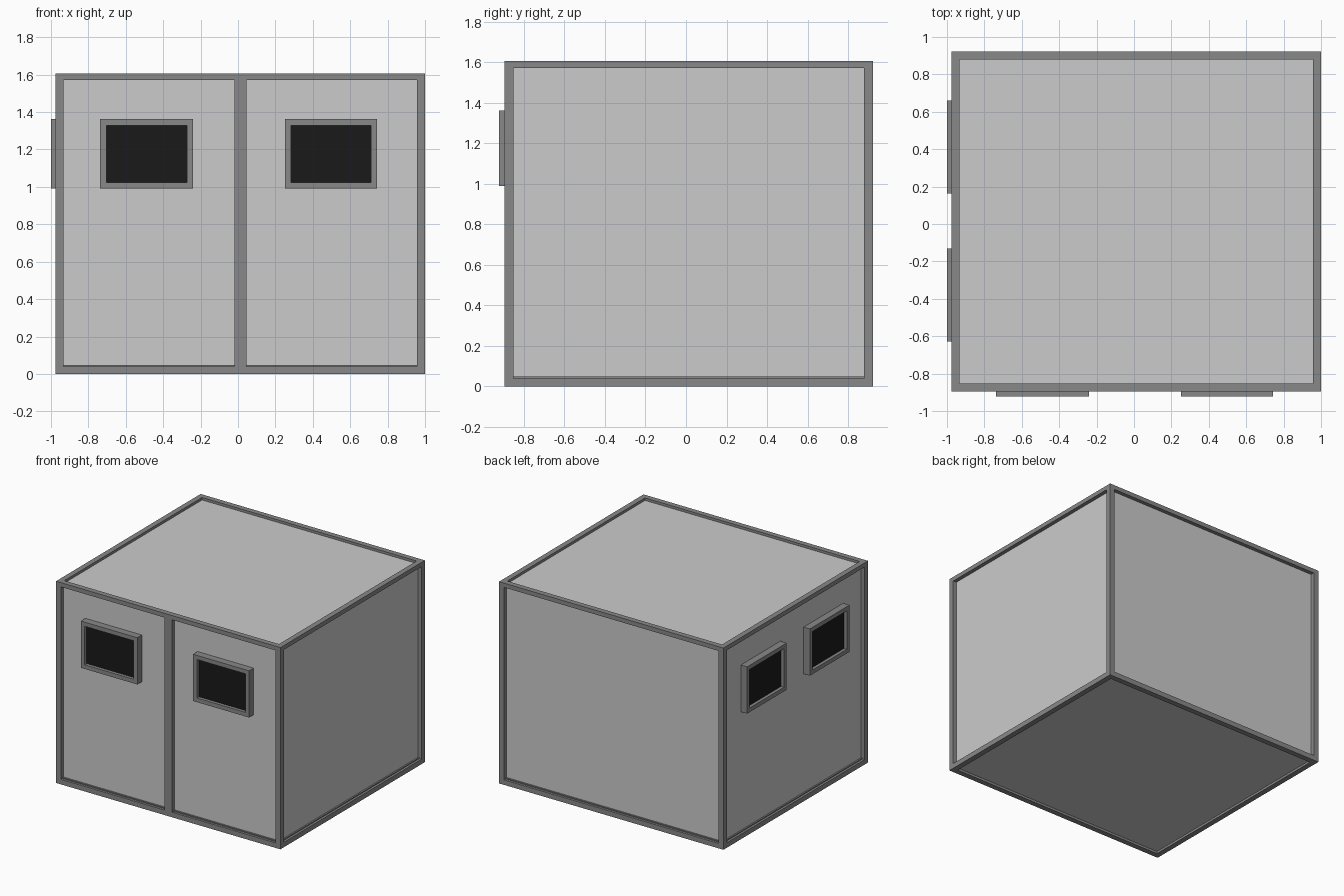
import bpy
from mathutils import Vector

if "Cube" in bpy.data.objects:
    bpy.data.objects.remove(bpy.data.objects["Cube"])

X0, X1 = -0.975, 1.0
Y0, Y1 = -0.895, 0.922
H = 1.605
T = 0.043          # post thickness
R = 0.03           # wall recess


def material(name, v):
    m = bpy.data.materials.new(name)
    m.diffuse_color = (v, v, v, 1)
    m.use_nodes = True
    m.node_tree.nodes["Principled BSDF"].inputs["Base Color"].default_value = m.diffuse_color
    return m


FRAME = material("frame_grey", 0.25)
DARK = material("window_dark", 0.01)


def box(name, lo, hi, mat=None):
    lo, hi = Vector(lo), Vector(hi)
    bpy.ops.mesh.primitive_cube_add(size=1, location=(lo + hi) / 2)
    o = bpy.context.object
    o.name = name
    o.scale = hi - lo
    bpy.ops.object.transform_apply(location=False, rotation=False, scale=True)
    if mat:
        o.data.materials.append(mat)
    return o


# Cabin body: recessed walls, roof and floor
box("cabin_body", (X0 + R, Y0 + R, 0.02), (X1 - R, Y1 - R, H - 0.02))

# Corner posts
for xn, x in (("left", X0), ("right", X1 - T)):
    for yn, y in (("front", Y0), ("back", Y1 - T)):
        box(f"{yn}_{xn}_post", (x, y, 0), (x + T, y + T, H), FRAME)

# Top and bottom rails, plus a low sill set back behind each bottom rail
for zn, z0, z1 in (("bottom", 0, 0.04), ("top", H - 0.034, H)):
    for yn, y in (("front", Y0), ("back", Y1 - T)):
        box(f"{zn}_{yn}_rail", (X0 + T, y, z0), (X1 - T, y + T, z1), FRAME)
    for xn, x in (("left", X0), ("right", X1 - T)):
        box(f"{zn}_{xn}_rail", (x, Y0 + T, z0), (x + T, Y1 - T, z1), FRAME)
S = 0.018
box("sill", (X0 + S, Y0 + S, 0.025), (X1 - S, Y1 - S, 0.048), FRAME)
# Floor panel lies inside the bottom frame, covering the sill from below
box("floor_panel", (X0 + T, Y0 + T, 0.018), (X1 - T, Y1 - T, 0.03))

# Centre post between the two front doors
box("front_centre_post", (-0.02, Y0, 0.04), (0.045, Y0 + T, H - 0.034), FRAME)


# Windows: raised frame of four bars around a dark pane
def window(name, a0, a1, side):
    b, z0, z1 = 0.033, 0.99, 1.362

    def part(n, p0, p1, q0, q1, inset, mat):
        if side == "front":
            box(n, (p0, -0.922 + inset, q0), (p1, Y0 + R + 0.005, q1), mat)
        else:
            box(n, (-1.0 + inset, p0, q0), (X0 + R + 0.005, p1, q1), mat)

    part(name + "_bar_bottom", a0, a1, z0, z0 + b, 0, FRAME)
    part(name + "_bar_top", a0, a1, z1 - b, z1, 0, FRAME)
    part(name + "_bar_a", a0, a0 + b, z0 + b, z1 - b, 0, FRAME)
    part(name + "_bar_b", a1 - b, a1, z0 + b, z1 - b, 0, FRAME)
    part(name + "_pane", a0 + b, a1 - b, z0 + b, z1 - b, 0.025, DARK)


window("front_window_left", -0.737, -0.24, "front")
window("front_window_right", 0.25, 0.744, "front")
window("side_window_front", -0.627, -0.13, "side")
window("side_window_back", 0.163, 0.66, "side")
